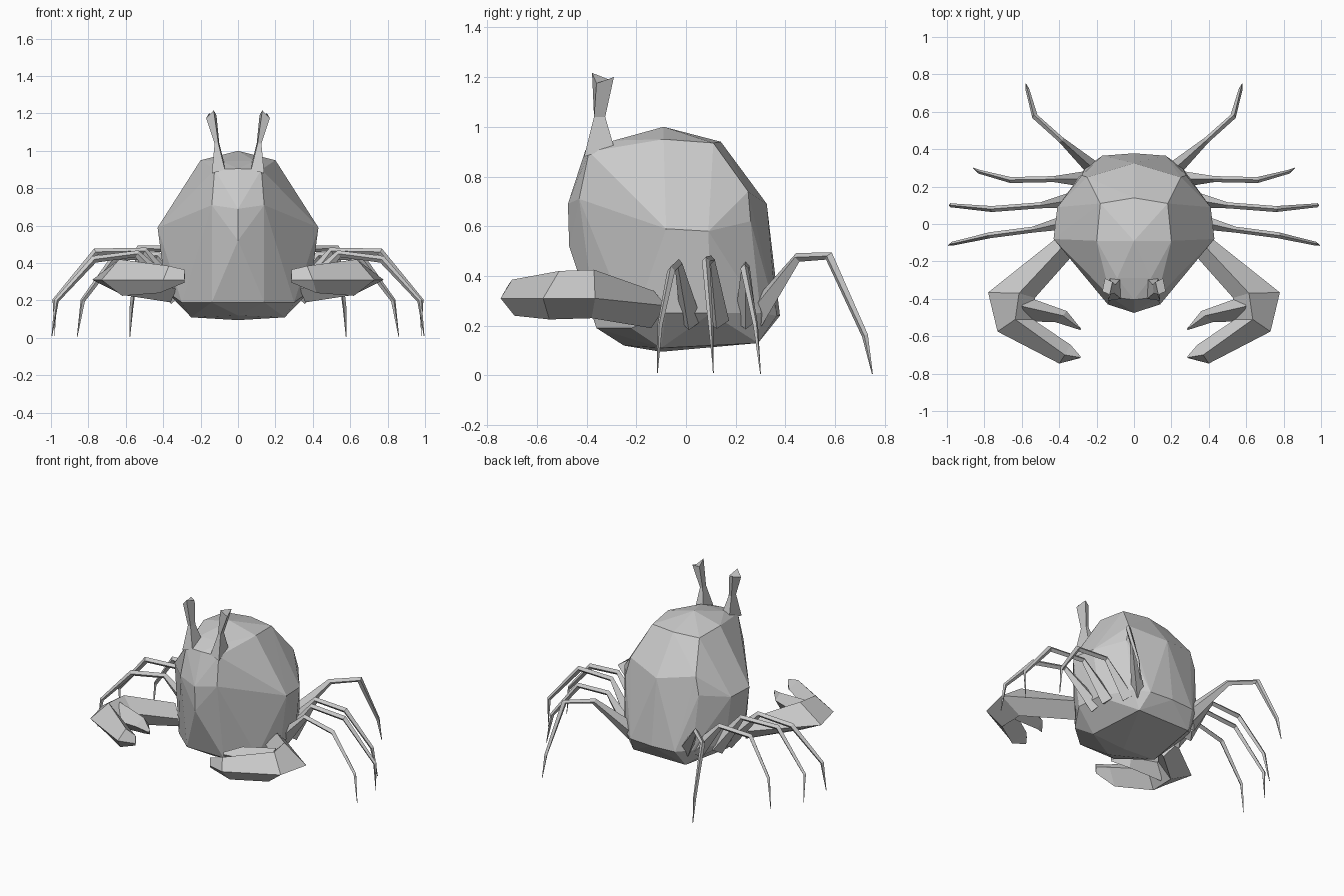
import bpy, bmesh
from mathutils import Vector


def finish(name, bm):
    bmesh.ops.recalc_face_normals(bm, faces=bm.faces[:])
    me = bpy.data.meshes.new(name)
    bm.to_mesh(me)
    bm.free()
    ob = bpy.data.objects.new(name, me)
    bpy.context.collection.objects.link(ob)
    return ob


def loft(name, rings, side):
    """Skin equal-length rings of points, capped at both ends; side=-1 mirrors in x."""
    bm = bmesh.new()
    vs = [[bm.verts.new((p[0] * side, p[1], p[2])) for p in r] for r in rings]
    n = len(rings[0])
    for a, b in zip(vs, vs[1:]):
        for i in range(n):
            j = (i + 1) % n
            bm.faces.new((a[i], a[j], b[j], b[i]))
    bm.faces.new(vs[0])
    bm.faces.new(vs[-1])
    return finish(name, bm)


def leg_rings(path, widths):
    """Diamond cross-sections along a path, slimmer sideways than in height."""
    pts = [Vector(p) for p in path]
    rings = []
    for i, p in enumerate(pts):
        d = (pts[min(i + 1, len(pts) - 1)] - pts[max(i - 1, 0)]).normalized()
        flat = d.cross(Vector((0, 0, 1))).normalized()
        up = flat.cross(d)
        w = widths[i]
        rings.append([p + flat * w * 0.8, p + up * w, p - flat * w * 0.8, p - up * w])
    return rings


# Body: faceted hull, right half listed from the belly up
half = [
    (0, -.25, .12), (0, -.1, .095), (.25, -.1, .11), (.2, .29, .13),
    (.14, -.36, .19), (.3, -.22, .19), (.385, -.08, .25), (.37, .1, .25),
    (.26, .3, .25), (.17, .365, .24), (0, .378, .24),
    (0, -.47, .52), (.43, -.08, .59), (.41, .09, .58), (.28, .26, .62),
    (0, .345, .45), (0, .325, .69), (.25, .25, .74),
    (0, -.475, .69), (.14, -.43, .71),
    (.125, -.39, .9), (0, -.405, .905), (.09, -.29, .945),
    (.2, -.09, .95), (0, -.09, 1.0), (.18, .11, .935), (0, .14, .94),
]
bm = bmesh.new()
for x, y, z in half:
    bm.verts.new((x, y, z))
    if x:
        bm.verts.new((-x, y, z))
bmesh.ops.convex_hull(bm, input=bm.verts[:])
bmesh.ops.delete(bm, geom=[v for v in bm.verts if not v.link_faces], context='VERTS')
finish("body", bm)

# Eye stalks: wide base, thin neck, flared tip
eye = [
    [(.14, -.41, .88), (.13, -.29, .92), (.07, -.29, .92), (.07, -.40, .9)],
    [(.125, -.37, 1.04), (.12, -.325, 1.04), (.10, -.325, 1.04), (.105, -.37, 1.04)],
    [(.17, -.36, 1.175), (.155, -.29, 1.2), (.115, -.31, 1.19), (.13, -.378, 1.217)],
]

# Claws: arm and large finger in one loft, small finger in another
arm = [
    [(.42, -.08, .28), (.39, -.13, .34), (.33, -.17, .26), (.36, -.14, .19)],
    [(.78, -.366, .31), (.615, -.37, .425), (.53, -.395, .33), (.62, -.38, .23)],
    [(.73, -.575, .31), (.635, -.51, .42), (.54, -.51, .33), (.62, -.55, .225)],
    [(.40, -.746, .31), (.37, -.70, .385), (.34, -.645, .33), (.42, -.69, .24)],
    [(.285, -.716, .31), (.285, -.714, .365), (.285, -.708, .34), (.287, -.712, .295)],
]
finger = [
    [(.57, -.39, .33), (.6, -.44, .41), (.57, -.52, .32), (.6, -.45, .24)],
    [(.36, -.465, .33), (.38, -.49, .38), (.42, -.525, .32), (.38, -.49, .27)],
    [(.283, -.56, .33), (.284, -.562, .345), (.287, -.567, .33), (.284, -.562, .315)],
]

# Walking legs, back to front
legs = [
    [(.2, .28, .24), (.39, .45, .475), (.53, .575, .48), (.57, .72, .16), (.578, .75, .005)],
    [(.25, .24, .22), (.43, .24, .44), (.66, .235, .43), (.83, .28, .2), (.86, .3, .005)],
    [(.32, .13, .22), (.5, .1, .465), (.76, .08, .46), (.98, .1, .2), (.98, .11, .01)],
    [(.32, .02, .22), (.54, -.03, .45), (.77, -.06, .42), (.97, -.105, .2), (.995, -.115, .01)],
]
widths = (.055, .02, .02, .013, .002)

for side, label in ((1, "right"), (-1, "left")):
    loft(label + "_eye_stalk", eye, side)
    loft(label + "_claw_arm", arm, side)
    loft(label + "_claw_finger", finger, side)
    for i, path in enumerate(legs):
        loft(f"{label}_leg_{i + 1}", leg_rings(path, widths), side)
